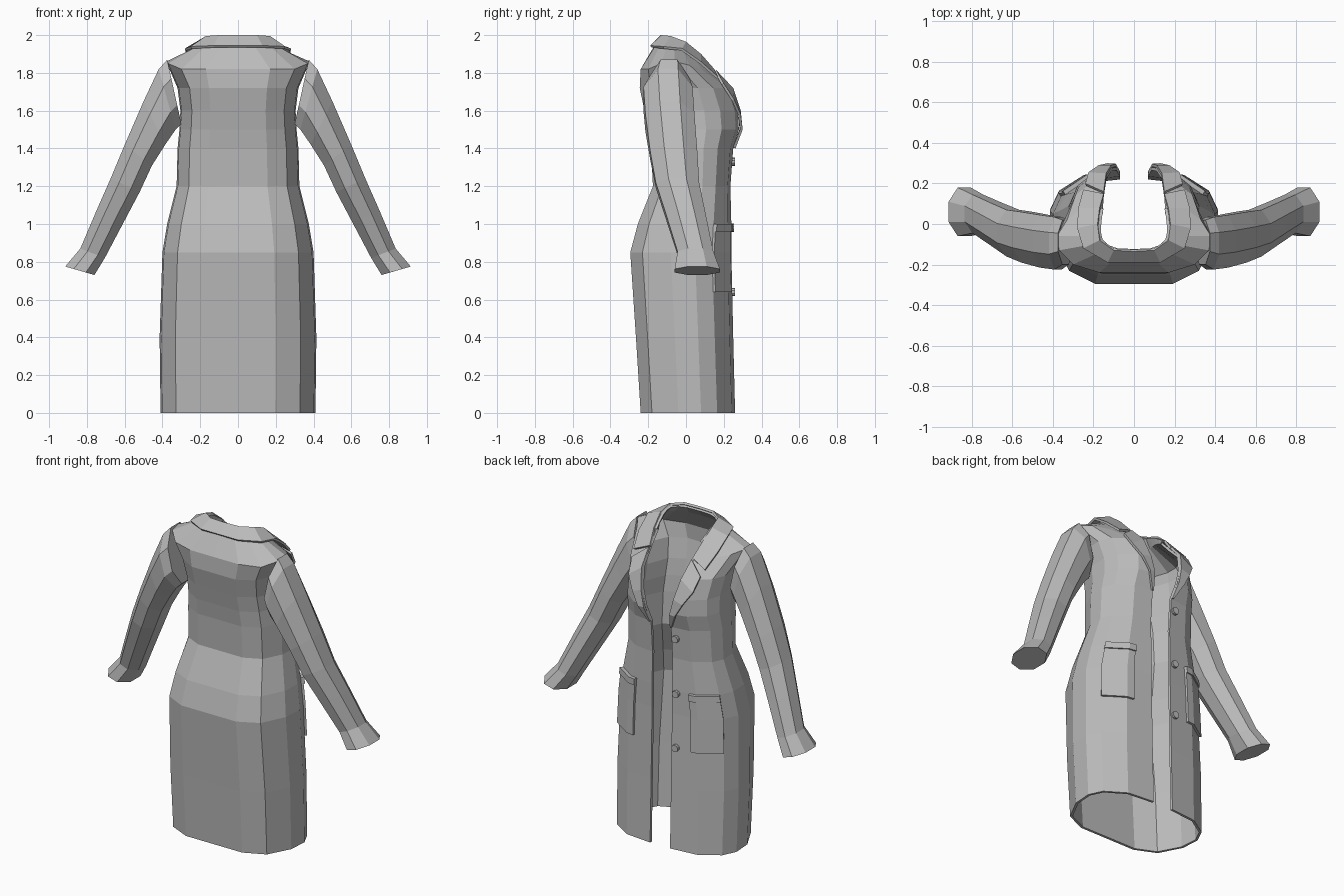
import bpy, bmesh, math
from mathutils import Vector

if "Cube" in bpy.data.objects:
    bpy.data.objects.remove(bpy.data.objects["Cube"])

cloth = bpy.data.materials.new("grey cloth")
cloth.diffuse_color = (0.5, 0.5, 0.5, 1)
cloth.use_nodes = True
cloth.node_tree.nodes["Principled BSDF"].inputs["Base Color"].default_value = cloth.diffuse_color


def grid_object(name, rows, closed=False, thick=0, mirror=False, caps=False):
    """Skin rows of points into a flat-shaded surface."""
    bm = bmesh.new()
    vs = [[bm.verts.new(p) for p in row] for row in rows]
    n = len(rows[0])
    for a, b in zip(vs, vs[1:]):
        for j in range(n if closed else n - 1):
            k = (j + 1) % n
            bm.faces.new((a[j], a[k], b[k], b[j]))
    if caps:
        bm.faces.new(vs[0])
        bm.faces.new(vs[-1])
        bmesh.ops.recalc_face_normals(bm, faces=bm.faces)
    me = bpy.data.meshes.new(name)
    bm.to_mesh(me)
    bm.free()
    me.materials.append(cloth)
    ob = bpy.data.objects.new(name, me)
    bpy.context.collection.objects.link(ob)
    if thick:
        m = ob.modifiers.new("thickness", 'SOLIDIFY')
        m.thickness = thick
        m.offset = -1
    if mirror:
        ob.modifiers.new("mirror", 'MIRROR').use_clip = False
    return ob


def both_sides(half):
    """Half ring from back centre to front edge -> full ring."""
    return [(-x, y, z) for x, y, z in reversed(half[1:])] + list(half)


# Body levels: z, half width, back y, front y, opening half width
LEVELS = [(0, .41, -.24, .26, .07), (.4, .415, -.265, .25, .07),
          (.85, .40, -.295, .24, .07), (1.0, .375, -.255, .24, .07),
          (1.2, .325, -.175, .235, .07), (1.4, .32, -.185, .25, .07),
          (1.5, .31, -.2, .28, .09), (1.6, .305, -.22, .275, .115),
          (1.72, .32, -.245, .235, .14)]
SECTION = [(0, 0), (.48, 0), (.8, .12), (.98, .4), (1, .64), (.9, .81), (.6, .965)]


def half_ring(z):
    """Half cross-section of the coat at height z."""
    for a, b in zip(LEVELS, LEVELS[1:]):
        if a[0] <= z <= b[0]:
            t = (z - a[0]) / (b[0] - a[0])
            _, w, yb, yf, xo = [p + (q - p) * t for p, q in zip(a, b)]
            break
    return [(u * w, yb + (yf - yb) * v, z) for u, v in SECTION] + [(xo, yf, z)]


shoulder = [(0, -.24, 1.82), (.17, -.24, 1.82), (.30, -.2, 1.82), (.37, -.13, 1.85),
            (.38, -.06, 1.86), (.33, .02, 1.84), (.25, .08, 1.82), (.155, .14, 1.81)]
neck = [(0, -.17, 1.94), (.09, -.165, 1.94), (.17, -.14, 1.94), (.205, -.1, 1.945),
        (.2, -.06, 1.94), (.19, -.02, 1.93), (.18, .03, 1.91), (.165, .06, 1.89)]
stand = [(0, -.135, 1.985), (.08, -.132, 1.985), (.13, -.115, 1.985), (.165, -.08, 1.985),
         (.175, -.04, 1.975), (.175, 0, 1.955), (.172, .04, 1.925), (.165, .08, 1.895)]
rows = [half_ring(l[0]) for l in LEVELS] + [shoulder, neck, stand]
grid_object("coat_body", [both_sides(r) for r in rows], thick=.015)

# Turned-down collar
fold = [(0, -.135, 2.0), (.1, -.13, 2.0), (.17, -.08, 1.995), (.18, 0, 1.965),
        (.17, .08, 1.9), (.15, .15, 1.82)]
edge = [(0, -.19, 1.945), (.13, -.19, 1.945), (.25, -.12, 1.94), (.28, -.02, 1.93),
        (.275, .08, 1.86), (.25, .17, 1.78)]
grid_object("collar", [both_sides(edge), both_sides(fold)], thick=.014)

# Lapels folded back along the opening
inner = [(.07, .262, 1.4), (.09, .297, 1.5), (.113, .29, 1.6), (.138, .25, 1.72), (.15, .16, 1.815)]
outer = [(.08, .262, 1.4), (.13, .3, 1.5), (.175, .29, 1.58), (.225, .255, 1.66), (.24, .2, 1.745)]
grid_object("lapels", [(b, a) for a, b in zip(inner, outer)], thick=.014, mirror=True)

# Sleeves: outer x,z / inner x,z / centre y / half depth
SLEEVE = [(.375, 1.87, .30, 1.53, -.09, .11), (.42, 1.82, .33, 1.5, -.095, .13),
          (.50, 1.65, .385, 1.42, -.085, .13), (.60, 1.42, .455, 1.31, -.065, .125),
          (.675, 1.24, .52, 1.17, -.045, .115), (.75, 1.07, .61, 1.0, .0, .105),
          (.835, .87, .705, .82, .05, .095), (.915, .775, .76, .73, .06, .12)]
rows = []
for xo, zo, xi, zi, yc, b in SLEEVE:
    row = []
    for k in range(8):
        a = math.tau * (k + .5) / 8
        c, s = math.cos(a) * 1.08, math.sin(a) * 1.08
        row.append(((xo + xi) / 2 + c * (xo - xi) / 2, yc + s * b, (zo + zi) / 2 + c * (zo - zi) / 2))
    rows.append(row)
grid_object("sleeves", rows, closed=True, mirror=True, caps=True)


# Patch pockets wrapped around the front corner, with a top band
def pocket_row(z, out):
    r = [Vector(p) for p in half_ring(z)]
    pts = [r[5], r[6], r[6].lerp(r[7], .25)]
    dirs = [Vector((.6, .8, 0)), Vector((.35, .93, 0)), Vector((.1, 1, 0))]
    return [p + d * out for p, d in zip(pts, dirs)]


grid_object("pockets", [pocket_row(z, .014) for z in (.64, .85, .97)], thick=.02, mirror=True)
grid_object("pocket_bands", [pocket_row(z, .022) for z in (.96, 1.0)], thick=.028, mirror=True)

# Buttons on one front edge
for i, z in enumerate((.64, .98, 1.33)):
    y = half_ring(z)[7][1]
    bpy.ops.mesh.primitive_cylinder_add(vertices=10, radius=.022, depth=.02,
                                        location=(-.1, y + .004, z),
                                        rotation=(math.pi / 2, 0, 0))
    ob = bpy.context.object
    ob.name = f"button_{i + 1}"
    ob.data.materials.append(cloth)
